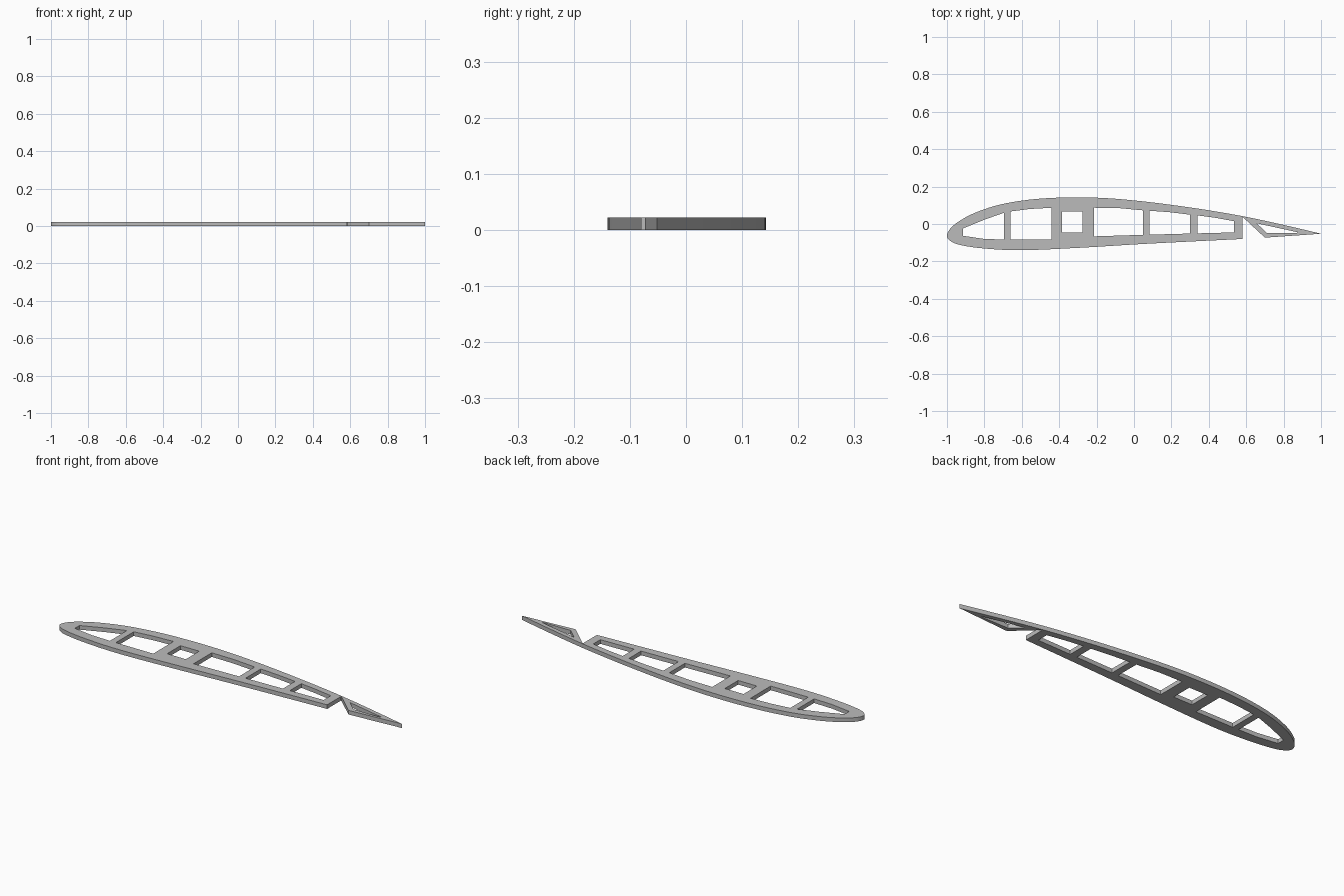
import bpy
import bmesh
from mathutils import Vector

THICK = 0.022

cube = bpy.data.objects.get("Cube")
if cube:
    bpy.data.objects.remove(cube, do_unlink=True)

grey = bpy.data.materials.new("light_grey")
grey.use_nodes = True
grey.diffuse_color = (0.5, 0.5, 0.5, 1)
grey.node_tree.nodes["Principled BSDF"].inputs["Base Color"].default_value = (0.5, 0.5, 0.5, 1)


def smooth_path(points, steps=5):
    """Rounded path through the points."""
    p = [Vector(q) for q in points]
    p = [2 * p[0] - p[1]] + p + [2 * p[-1] - p[-2]]
    out = []
    for a, b, c, d in zip(p, p[1:], p[2:], p[3:]):
        for i in range(steps):
            t = i / steps
            out.append(0.5 * (2 * b + (c - a) * t + (2 * a - 5 * b + 4 * c - d) * t**2
                              + (3 * b - a - 3 * c + d) * t**3))
    return out + [p[-2]]


def add_loop(curve, points):
    spline = curve.splines.new('POLY')
    spline.points.add(len(points) - 1)
    for sp, q in zip(spline.points, points):
        sp.co = (q[0], q[1], 0, 1)
    spline.use_cyclic_u = True


# Aerofoil skin line: lower edge, round the nose, upper edge to the tail
skin = smooth_path([
    (0.58, -0.08), (0.08, -0.105), (-0.29, -0.127), (-0.6, -0.14), (-0.8, -0.131),
    (-0.93, -0.112), (-0.983, -0.09), (-1, -0.062), (-0.98, -0.022), (-0.93, 0.018),
    (-0.85, 0.06), (-0.72, 0.103), (-0.56, 0.13), (-0.4, 0.141), (-0.25, 0.142),
    (-0.1, 0.135), (0.1, 0.115), (0.35, 0.081), (0.58, 0.042), (0.8, -0.005), (1, -0.052)])

# Hinge notch between the rib body and the tail flap
notch = [(0.7, -0.073), (0.585, 0.034), (0.58, 0.034)]

# Lightening holes
holes = [
    [(-0.915, -0.024), (-0.8, 0.023), (-0.695, 0.06), (-0.695, -0.083), (-0.8, -0.08), (-0.915, -0.063)],
    [(-0.66, 0.067), (-0.56, 0.08), (-0.44, 0.087), (-0.44, -0.083), (-0.66, -0.083)],
    [(-0.385, 0.067), (-0.275, 0.067), (-0.275, -0.045), (-0.385, -0.045)],
    [(-0.215, 0.087), (-0.08, 0.085), (0.047, 0.073), (0.047, -0.058), (-0.215, -0.066)],
    [(0.084, 0.071), (0.19, 0.063), (0.3, 0.05), (0.3, -0.051), (0.084, -0.057)],
    [(0.34, 0.046), (0.43, 0.034), (0.535, 0.015), (0.535, -0.045), (0.34, -0.05)],
    [(0.655, 0.004), (0.875, -0.044), (0.87, -0.049), (0.712, -0.049)],
]

# Flat rib plate with holes, filled from its outline and given thickness
curve = bpy.data.curves.new("rib_outline", 'CURVE')
curve.dimensions = '2D'
curve.fill_mode = 'BOTH'
curve.extrude = THICK / 2
for loop in [skin + notch] + holes:
    add_loop(curve, loop)
outline = bpy.data.objects.new("rib_outline", curve)
bpy.context.collection.objects.link(outline)
bpy.context.view_layer.update()
mesh = bpy.data.meshes.new_from_object(outline.evaluated_get(bpy.context.evaluated_depsgraph_get()))
bpy.data.objects.remove(outline, do_unlink=True)

bm = bmesh.new()
bm.from_mesh(mesh)
bmesh.ops.remove_doubles(bm, verts=bm.verts, dist=0.0001)
bmesh.ops.recalc_face_normals(bm, faces=bm.faces)
bmesh.ops.translate(bm, verts=bm.verts, vec=(0, 0, THICK / 2))
bm.to_mesh(mesh)
bm.free()
mesh.name = "wing_rib"
mesh.materials.clear()
mesh.materials.append(grey)
rib = bpy.data.objects.new("wing_rib", mesh)
bpy.context.collection.objects.link(rib)

# Smooth rim with crisp edges
bpy.ops.object.select_all(action='DESELECT')
rib.select_set(True)
bpy.context.view_layer.objects.active = rib
bpy.ops.object.shade_smooth_by_angle()
